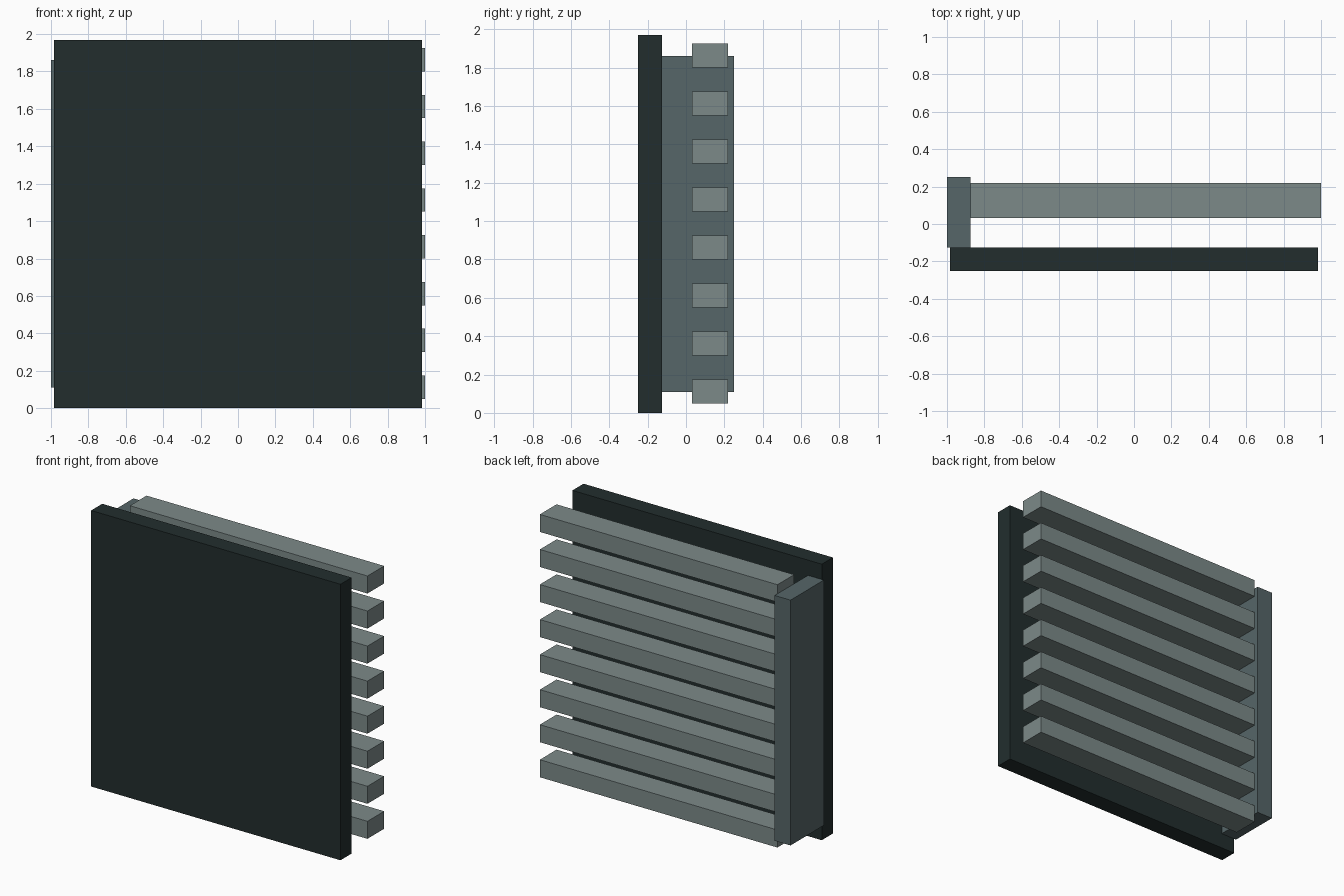
import bpy
from mathutils import Vector

cube = bpy.data.objects.get("Cube")
if cube:
    bpy.data.objects.remove(cube, do_unlink=True)


def material(name, rgb):
    mat = bpy.data.materials.new(name)
    mat.use_nodes = True
    color = (*rgb, 1.0)
    mat.diffuse_color = color
    mat.node_tree.nodes["Principled BSDF"].inputs["Base Color"].default_value = color
    return mat


def box(name, low, high, mat):
    """Axis-aligned box between two corners."""
    low, high = Vector(low), Vector(high)
    bpy.ops.mesh.primitive_cube_add(size=1, location=(low + high) / 2)
    obj = bpy.context.object
    obj.name = name
    obj.scale = high - low
    bpy.ops.object.transform_apply(location=False, rotation=False, scale=True)
    obj.data.materials.append(mat)
    return obj


dark = material("dark slate", (0.016, 0.027, 0.027))
mid = material("mid slate", (0.093, 0.133, 0.138))
light = material("pale slate", (0.202, 0.254, 0.25))

# Flat front panel
box("front_panel", (-0.984, -0.25, 0), (0.984, -0.125, 1.969), dark)

# Upright post joining panel and slats
box("side_post", (-1, -0.125, 0.11), (-0.875, 0.25, 1.86), mid)

# Row of horizontal slats behind the panel
for i in range(8):
    z = 0.05 + i * 0.25
    box(f"slat_{i + 1}", (-0.875, 0.031, z), (1, 0.219, z + 0.125), light)
